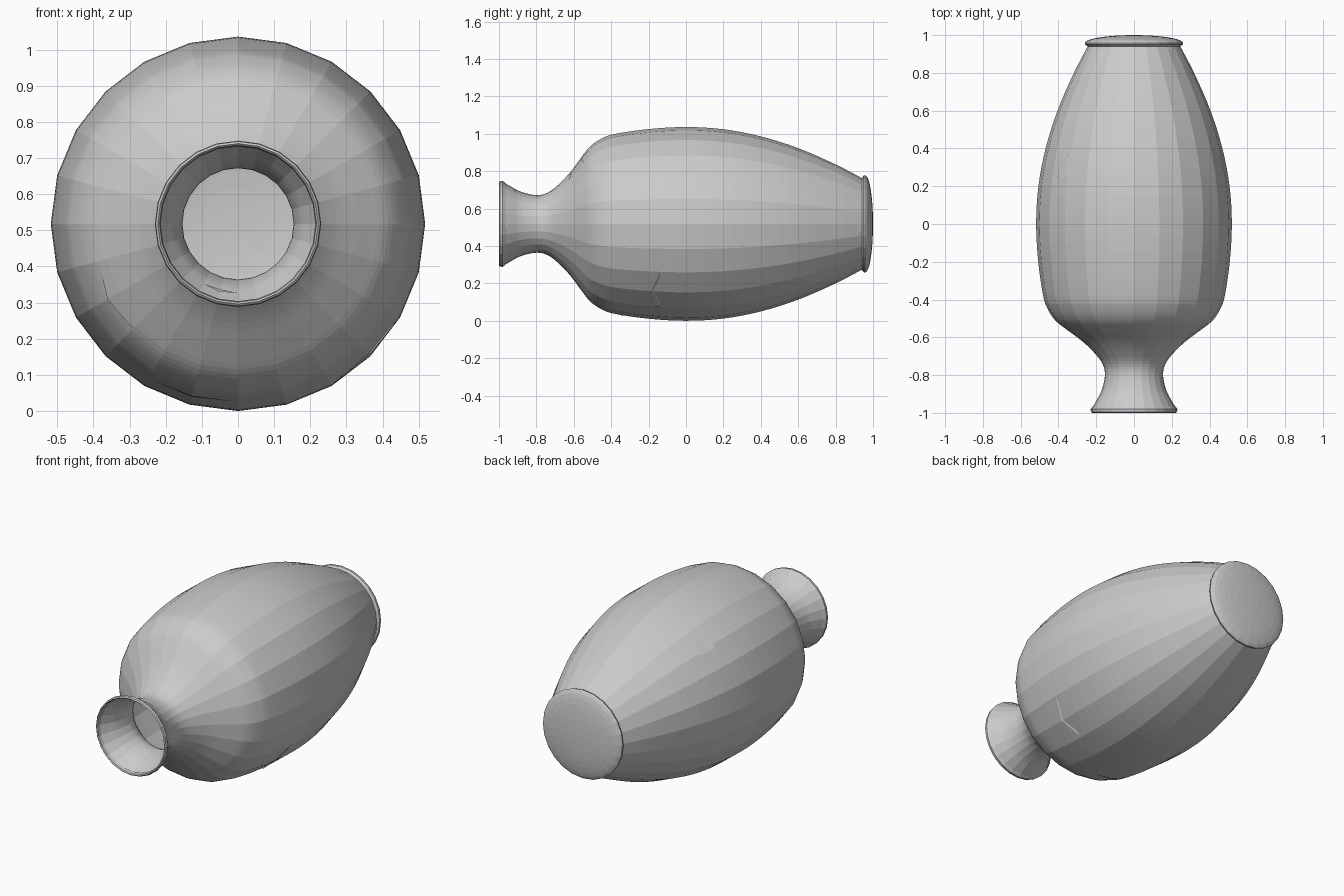
import bpy, bmesh, math

SIDES = 24
CENTRE = 0.518
STEP = math.tau / SIDES

if "Cube" in bpy.data.objects:
    bpy.data.objects.remove(bpy.data.objects["Cube"])


def make_material(name, grey):
    mat = bpy.data.materials.new(name)
    mat.use_nodes = True
    colour = (grey, grey, grey, 1)
    mat.diffuse_color = colour
    mat.node_tree.nodes["Principled BSDF"].inputs["Base Color"].default_value = colour
    return mat


clay = make_material("pale grey clay", 0.6)


def add_object(name, bm):
    mesh = bpy.data.meshes.new(name)
    bm.to_mesh(mesh)
    bm.free()
    mesh.materials.append(clay)
    obj = bpy.data.objects.new(name, mesh)
    bpy.context.collection.objects.link(obj)
    return obj


def refine(points, cuts=4):
    """Catmull-Rom curve through the profile points."""
    pts = [points[0]] + points + [points[-1]]
    out = []
    for a, b, c, d in zip(pts, pts[1:], pts[2:], pts[3:]):
        for i in range(cuts):
            t = i / cuts
            out.append(tuple(
                0.5 * (2 * q + (r - p) * t + (2 * p - 5 * q + 4 * r - s) * t * t
                       + (3 * q - p - 3 * r + s) * t ** 3)
                for p, q, r, s in zip(a, b, c, d)))
    return out + [points[-1]]


def place(angle, y, radius):
    return (radius * math.sin(angle), y, CENTRE + radius * math.cos(angle))


def lathe(name, profile):
    """Turn (y, radius) pairs around the lengthwise axis."""
    bm = bmesh.new()
    rings = []
    for y, r in profile:
        if r < 0.001:
            rings.append([bm.verts.new(place(0, y, 0))] * SIDES)
        else:
            rings.append([bm.verts.new(place(i * STEP, y, r)) for i in range(SIDES)])
    for low, high in zip(rings, rings[1:]):
        for i in range(SIDES):
            j = (i + 1) % SIDES
            corners = list(dict.fromkeys((low[i], low[j], high[j], high[i])))
            bm.faces.new(corners)
    bmesh.ops.recalc_face_normals(bm, faces=bm.faces)
    return add_object(name, bm)


# Body and flared neck
outline = [(-0.975, 0.222), (-0.94, 0.202), (-0.88, 0.171), (-0.8, 0.154),
           (-0.74, 0.167), (-0.68, 0.212), (-0.62, 0.275), (-0.56, 0.355),
           (-0.51, 0.417), (-0.45, 0.457), (-0.38, 0.481), (-0.2, 0.507),
           (0, 0.518), (0.2, 0.506), (0.4, 0.468), (0.6, 0.405),
           (0.8, 0.318), (0.94, 0.245)]
body = refine(outline)
lathe("vase_body", body)

# Rolled mouth lip
lathe("mouth_lip", [(-0.975, 0.214), (-0.995, 0.217), (-1, 0.222), (-0.995, 0.228),
                    (-0.98, 0.23), (-0.965, 0.218)])

# Domed foot with a thin projecting edge
dome = [(0.958 + 0.042 * math.cos(k * math.pi / 16), 0.26 * math.sin(k * math.pi / 16))
        for k in range(9)]
lathe("foot", dome + [(0.95, 0.258), (0.94, 0.245)])


def surface_radius(angle, y):
    """Distance from the axis to the faceted body."""
    for (y0, r0), (y1, r1) in zip(body, body[1:]):
        if y <= y1:
            break
    r = r0 + (r1 - r0) * (y - y0) / (y1 - y0)
    return r * math.cos(STEP / 2) / math.cos(angle % STEP - STEP / 2)


def chip(name, points, lift=0.005):
    """Thin flake lying on the surface, outlined in (degrees, y)."""
    bm = bmesh.new()
    verts = []
    for degrees, y in points:
        a = math.radians(degrees)
        verts.append(bm.verts.new(place(a, y, surface_radius(a, y) + lift)))
    bm.faces.new(verts)
    bmesh.ops.triangulate(bm, faces=bm.faces)
    add_object(name, bm)


def sliver(name, start, end, y, width=0.008, lift=0.004):
    mid = (start + end) / 2
    chip(name, [(start, y), (mid, y - width), (end, y), (mid, y + width)], lift)


# Flakes and scratches on the body
chip("upper_right_chip", [(-32, 0.365), (-47, 0.365), (-54, 0.25), (-47, 0.25), (-32, 0.31)])
chip("lower_left_chip", [(120, -0.14), (134, -0.185), (149, -0.165), (149, -0.14)])
chip("right_shoulder_chip", [(-105, -0.53), (-120, -0.515), (-135, -0.52),
                             (-120, -0.545), (-105, -0.545)])
chip("under_chip", [(-150, -0.33), (-165, -0.345), (-180, -0.345), (-165, -0.325)])
sliver("upper_shoulder_chip", 0, 29, -0.55)
sliver("neck_root_chip", 15, 46, -0.615)

# Scratches around the mouth and foot
for i, (start, end, y) in enumerate([(-47, -17, -0.945), (17, 30, -0.915),
                                     (35, 75, -0.965), (80, 110, -0.96),
                                     (-55, -30, 0.93), (35, 70, 0.93), (85, 115, 0.93)]):
    sliver(f"edge_scratch_{i + 1}", start, end, y, 0.006)
sliver("inner_mouth_scratch", 180, 210, -0.93, 0.006, -0.005)
